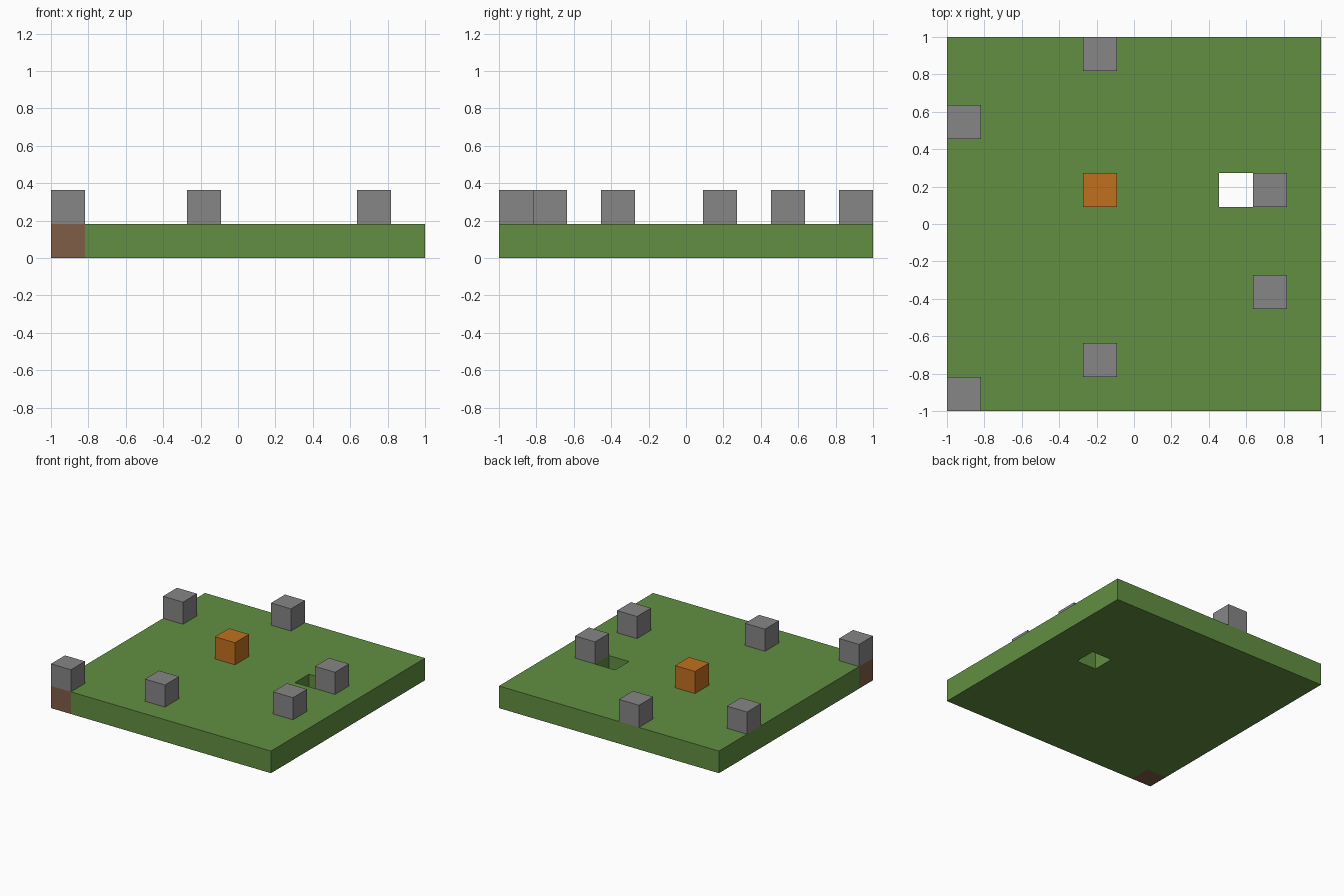
import bpy
import bmesh

if "Cube" in bpy.data.objects:
    bpy.data.objects.remove(bpy.data.objects["Cube"])

CELLS = 11
CELL = 2 / CELLS


def make_material(name, rgb):
    mat = bpy.data.materials.new(name)
    mat.use_nodes = True
    colour = (*rgb, 1)
    mat.diffuse_color = colour
    mat.node_tree.nodes["Principled BSDF"].inputs["Base Color"].default_value = colour
    return mat


def add_object(name, bm, mat):
    mesh = bpy.data.meshes.new(name)
    bm.to_mesh(mesh)
    bm.free()
    mesh.materials.append(mat)
    obj = bpy.data.objects.new(name, mesh)
    bpy.context.collection.objects.link(obj)
    return obj


def add_block(name, column, row, layer, mat):
    bm = bmesh.new()
    bmesh.ops.create_cube(bm, size=CELL)
    obj = add_object(name, bm, mat)
    obj.location = (column * CELL, row * CELL, (layer + 0.5) * CELL)
    return obj


grass = make_material("grass green", (0.122, 0.275, 0.053))
stone = make_material("stone grey", (0.238, 0.238, 0.238))
dirt = make_material("dirt brown", (0.209, 0.109, 0.061))
orange = make_material("orange", (0.533, 0.162, 0.0144))

# Grass slab: one cell open as a pit, one corner cell left for the dirt block
PIT = (3, 1)
DIRT = (-5, -5)
bm = bmesh.new()
bmesh.ops.create_grid(bm, x_segments=CELLS, y_segments=CELLS, size=1)
removed = []
for face in bm.faces:
    centre = face.calc_center_median()
    if (round(centre.x / CELL), round(centre.y / CELL)) in (PIT, DIRT):
        removed.append(face)
bmesh.ops.delete(bm, geom=removed, context="FACES")
extruded = bmesh.ops.extrude_face_region(bm, geom=bm.faces[:], use_keep_orig=True)
top = [v for v in extruded["geom"] if isinstance(v, bmesh.types.BMVert)]
bmesh.ops.translate(bm, verts=top, vec=(0, 0, CELL))
bmesh.ops.recalc_face_normals(bm, faces=bm.faces[:])
add_object("grass_slab", bm, grass)

# Corner block set into the slab
add_block("dirt_block", *DIRT, 0, dirt)

# Blocks standing on the slab
for i, (column, row) in enumerate(
        [(-1, 5), (-5, 3), (4, 1), (4, -2), (-1, -4), (-5, -5)], 1):
    add_block(f"stone_block_{i}", column, row, 1, stone)
add_block("orange_block", -1, 1, 1, orange)
